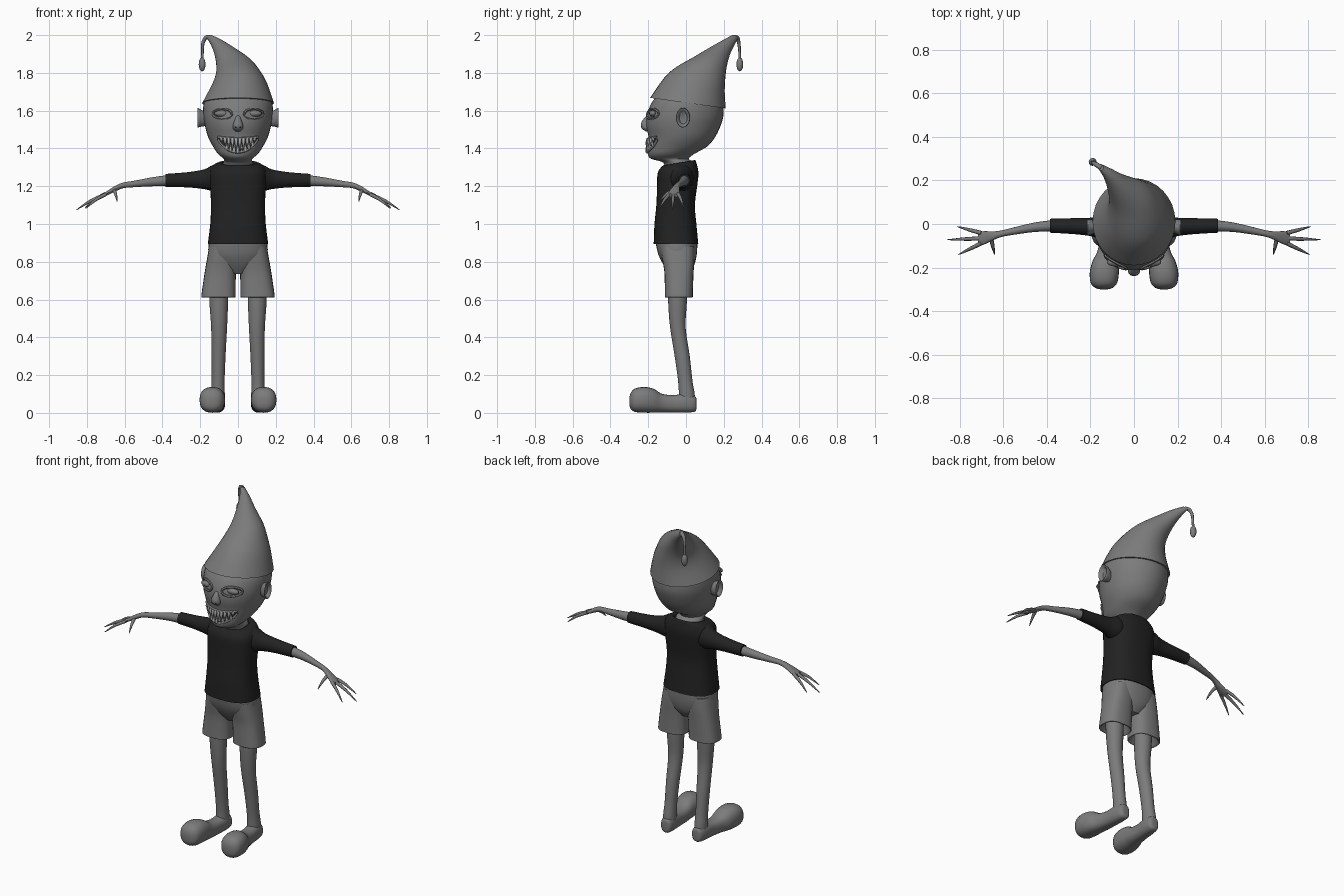
import bpy, bmesh, math
from mathutils import Vector as V
from mathutils.bvhtree import BVHTree

if "Cube" in bpy.data.objects:
    bpy.data.objects.remove(bpy.data.objects["Cube"])


def mat(name, r, g=None, b=None):
    m = bpy.data.materials.new(name)
    m.diffuse_color = (r, r if g is None else g, r if b is None else b, 1)
    m.use_nodes = True
    m.node_tree.nodes["Principled BSDF"].inputs["Base Color"].default_value = m.diffuse_color
    return m


GREY = mat("body_grey", 0.2)
BLACK = mat("shirt_black", 0.016)
IVORY = mat("teeth_light_grey", 0.4)
DARK = mat("mouth_dark", 0.03)


def finish(name, bm, m):
    bmesh.ops.recalc_face_normals(bm, faces=bm.faces)
    me = bpy.data.meshes.new(name)
    bm.to_mesh(me)
    ob = bpy.data.objects.new(name, me)
    bpy.context.collection.objects.link(ob)
    me.materials.append(m)
    bpy.ops.object.select_all(action='DESELECT')
    ob.select_set(True)
    bpy.context.view_layer.objects.active = ob
    bpy.ops.object.shade_smooth_by_angle(angle=math.radians(50))
    return ob


def catmull(a, b, c, d, t):
    return 0.5 * (2 * b + (c - a) * t + (2 * a - 5 * b + 4 * c - d) * t * t + (3 * b - a - 3 * c + d) * t ** 3)


def loft(name, rings, m, seg=24, power=2.0, steps=3, closed=False):
    """Skin through rings of (centre, half-axis u, half-axis v)."""
    R = [tuple(V(p) for p in r) for r in rings]
    if steps > 1:
        P = [R[0]] + R + [R[-1]]
        R = [tuple(catmull(*(P[i + j][k] for j in range(4)), s / steps) for k in range(3))
             for i in range(len(P) - 3) for s in range(steps)] + [P[-1]]
    bm = bmesh.new()
    loops = []
    for c, u, v in R:
        loop = []
        for i in range(seg):
            a = 2 * math.pi * i / seg
            ca, sa = math.cos(a), math.sin(a)
            ca, sa = (math.copysign(abs(q) ** (2 / power), q) for q in (ca, sa))
            loop.append(bm.verts.new(c + u * ca + v * sa))
        loops.append(loop)
    n = len(loops)
    for k in range(n if closed else n - 1):
        A, B = loops[k], loops[(k + 1) % n]
        for i in range(seg):
            j = (i + 1) % seg
            bm.faces.new((A[i], A[j], B[j], B[i]))
    if not closed:
        bm.faces.new(loops[0])
        bm.faces.new(loops[-1])
    return finish(name, bm, m)


def zrings(rows, s=1):   # (z, x, y, rx, ry)
    return [((s * x, y, z), (rx, 0, 0), (0, ry, 0)) for z, x, y, rx, ry in rows]


def xrings(rows, s):     # (x, y, z, ry, rz)
    return [((s * x, y, z), (0, ry, 0), (0, 0, rz)) for x, y, z, ry, rz in rows]


def yrings(rows, s):     # (y, x, z, rx, rz)
    return [((s * x, y, z), (rx, 0, 0), (0, 0, rz)) for y, x, z, rx, rz in rows]


def tube(name, path, radii, m, seg=8, closed=False, steps=1):
    P = [V(p) for p in path]
    n = len(P)
    rings = []
    for i, p in enumerate(P):
        d = P[(i + 1) % n] - P[i - 1] if closed else P[min(i + 1, n - 1)] - P[max(i - 1, 0)]
        q = d.normalized().to_track_quat('Z', 'Y')
        r = radii[i] if isinstance(radii, (list, tuple)) else radii
        rings.append((p, q @ V((r, 0, 0)), q @ V((0, r, 0))))
    return loft(name, rings, m, seg, steps=steps, closed=closed)


def ball(name, c, r, m):
    bm = bmesh.new()
    bmesh.ops.create_uvsphere(bm, u_segments=16, v_segments=10, radius=1)
    for v in bm.verts:
        v.co = V(c) + V((v.co.x * r[0], v.co.y * r[1], v.co.z * r[2]))
    return finish(name, bm, m)


# Head and neck
head = loft("head", zrings([
    (1.28, 0, -.035, .085, .075), (1.325, 0, -.04, .078, .08), (1.345, 0, -.085, .075, .1),
    (1.37, 0, -.08, .105, .122), (1.41, 0, -.045, .132, .157), (1.46, 0, -.022, .158, .176),
    (1.52, 0, -.014, .175, .197), (1.58, 0, -.004, .184, .203), (1.65, 0, .008, .18, .185),
    (1.7, 0, .02, .15, .15)]), GREY, seg=36)
bvh = BVHTree.FromPolygons([v.co for v in head.data.vertices], [p.vertices[:] for p in head.data.polygons])


def face(x, z, off=0.0):
    """Point on the front of the head."""
    hit = bvh.ray_cast(V((x, -1, z)), V((0, 1, 0)))[0]
    return V((x, (hit.y if hit else -.1) - off, z))


# Hat: each ring from left, right, front and back edge points
def hat_ring(xl, zl, xr, zr, yf, zf, yb, zb):
    return (((xl + xr) / 2, (yf + yb) / 2, (zf + zb) / 2),
            ((xr - xl) / 2, 0, (zr - zl) / 2), (0, (yb - yf) / 2, (zb - zf) / 2))


loft("hat", [hat_ring(*r) for r in [
    (-.19, 1.64, .19, 1.64, -.19, 1.668, .21, 1.612),
    (-.14, 1.73, .155, 1.74, -.115, 1.775, .205, 1.70),
    (-.118, 1.79, .115, 1.81, -.05, 1.832, .208, 1.77),
    (-.115, 1.84, .065, 1.87, .04, 1.882, .215, 1.83),
    (-.125, 1.90, -.02, 1.93, .13, 1.935, .232, 1.895),
    (-.143, 1.95, -.085, 1.972, .2, 1.974, .255, 1.945),
    (-.165, 1.985, -.14, 1.998, .245, 1.999, .275, 1.983)]], GREY, seg=32)
tube("hat_string", [(-.15, .258, 1.99), (-.172, .272, 1.985), (-.186, .28, 1.955), (-.188, .284, 1.91), (-.19, .285, 1.87)],
     [.012, .011, .009, .007, .008], GREY, steps=3)
ball("hat_bobble", (-.19, .285, 1.845), (.018, .018, .037), GREY)

# Nose
loft("nose", zrings([(1.49, 0, -.2, .012, .012), (1.505, 0, -.212, .026, .022), (1.525, 0, -.215, .027, .024),
                     (1.55, 0, -.208, .018, .022), (1.575, 0, -.195, .012, .012)]), GREY, seg=16)
for s in (-1, 1):
    ball("nostril", (s * .011, -.231, 1.512), (.006, .006, .005), DARK)

# Grinning mouth laid over the face
def mouth_edge(k):       # upper and lower lip heights
    return 1.46 - .008 * (1 - k * k), 1.448 - .068 * (1 - k * k) ** .8


bm = bmesh.new()
N = 16
cols = []
for i in range(N + 1):
    k = -1 + 2 * i / N
    top, bot = mouth_edge(k)
    cols.append([bm.verts.new(face(.102 * k, bot + (top - bot) * t / 4, .004)) for t in range(5)])
for a, b in zip(cols, cols[1:]):
    for t in range(4):
        bm.faces.new((a[t], b[t], b[t + 1], a[t + 1]))
finish("mouth", bm, DARK)
ks = [-1 + 2 * i / N for i in range(N + 1)]
tube("lips", [face(.104 * k, mouth_edge(k)[0], .001) for k in ks] +
     [face(.104 * k, mouth_edge(k)[1], .001) for k in reversed(ks)], .007, GREY, closed=True)
for i in range(10):      # pointed teeth, two rows
    k = -.86 + 1.72 * i / 9
    top, bot = mouth_edge(k)
    h = top - bot
    tube("upper_tooth", [face(.102 * k, top, .003), face(.102 * k, top - .3 * h, .008), face(.102 * k, top - .75 * h, .008)],
         [.009, .008, .001], IVORY)
    if 0 < i < 9:
        k += .09
        bot = mouth_edge(k)[1]
        tube("lower_tooth", [face(.102 * k, bot, .003), face(.102 * k, bot + .25 * h, .006), face(.102 * k, bot + .6 * h, .006)],
             [.008, .007, .001], IVORY)

# Shirt body and shorts pelvis
loft("shirt_body", zrings([
    (.895, 0, -.053, .16, .118), (1.0, 0, -.056, .147, .111), (1.1, 0, -.055, .143, .102), (1.2, 0, -.047, .148, .106),
    (1.27, 0, -.042, .15, .108)]) + [((0, -.036, 1.312), (.13, 0, 0), (0, .092, .008)),
                                    ((0, -.032, 1.325), (.09, 0, 0), (0, .08, .014)),
                                    ((0, -.032, 1.305), (.075, 0, 0), (0, .07, .012))],
     BLACK, seg=32, power=2.5)
loft("shorts_pelvis", zrings([
    (.735, 0, -.035, .045, .05), (.78, 0, -.037, .11, .08), (.84, 0, -.045, .155, .102), (.91, 0, -.051, .153, .112)]),
     GREY, seg=32, power=2.3)

for s in (-1, 1):
    side = "left_" if s > 0 else "right_"
    # Squinting eye with lid rim
    e = face(s * .083, 1.585)
    ball(side + "eye", e + V((0, .008, 0)), (.042, .02, .018), GREY)
    rim = [face(s * .083 + .05 * math.cos(a), 1.583 + .026 * math.sin(a), .002)
           for a in (2 * math.pi * i / 20 for i in range(20))]
    tube(side + "eyelid", rim, .007, GREY, closed=True, seg=6)
    # Dished ear
    loft(side + "ear", xrings([(.165, -.01, 1.555, .022, .035), (.195, -.014, 1.56, .034, .045),
                               (.212, -.016, 1.563, .037, .052), (.214, -.016, 1.563, .031, .045),
                               (.196, -.014, 1.56, .02, .03)], s), GREY, steps=2)
    # Sleeve and arm
    loft(side + "sleeve", xrings([
        (.06, -.035, 1.245, .07, .075), (.13, -.025, 1.243, .065, .07), (.18, -.015, 1.237, .045, .052),
        (.27, -.01, 1.234, .037, .04), (.385, -.008, 1.231, .032, .034)], s), BLACK)
    loft(side + "arm", xrings([
        (.36, -.008, 1.231, .027, .029), (.45, -.014, 1.224, .022, .024), (.55, -.032, 1.212, .017, .017),
        (.61, -.045, 1.204, .015, .015), (.65, -.055, 1.187, .021, .015), (.69, -.064, 1.164, .031, .012),
        (.715, -.068, 1.15, .028, .009)], s), GREY, seg=16)
    # Thin spread fingers and thumb
    for base, tip in [((.70, -.042, 1.16), (.81, -.012, 1.087)), ((.70, -.066, 1.157), (.855, -.072, 1.075)),
                      ((.70, -.088, 1.157), (.805, -.14, 1.083)), ((.655, -.07, 1.178), (.64, -.14, 1.12))]:
        a, b = (V((s * p[0], p[1], p[2])) for p in (base, tip))
        mid = a.lerp(b, .5) + V((0, 0, .008))
        tube(side + "finger", [a, mid, b], [.01, .008, .002], GREY, steps=3)
    # Shorts leg with a hollow hem
    loft(side + "shorts_leg", zrings([
        (.66, .1, -.04, .055, .055), (.618, .102, -.038, .08, .064), (.612, .103, -.038, .09, .073),
        (.63, .103, -.038, .09, .074), (.74, .094, -.037, .083, .077), (.81, .085, -.04, .08, .085),
        (.88, .08, -.045, .073, .09)], s), GREY, power=2.6)
    # Leg
    loft(side + "leg", zrings([
        (.68, .103, -.045, .05, .05), (.58, .102, -.045, .049, .049), (.45, .1, -.043, .042, .041),
        (.3, .103, -.02, .037, .04), (.17, .105, -.004, .034, .038), (.1, .106, .004, .036, .042),
        (.04, .106, .004, .035, .044)], s), GREY)
    # Foot with a bulbous toe
    loft(side + "foot", yrings([
        (.055, .105, .048, .015, .028), (.046, .105, .048, .032, .042), (0, .108, .052, .04, .05),
        (-.07, .113, .048, .042, .046), (-.13, .12, .052, .05, .05), (-.17, .13, .064, .06, .063),
        (-.22, .136, .069, .067, .068), (-.27, .138, .067, .061, .062), (-.293, .138, .063, .04, .042),
        (-.3, .138, .062, .015, .016)], s), GREY, power=2.4)
